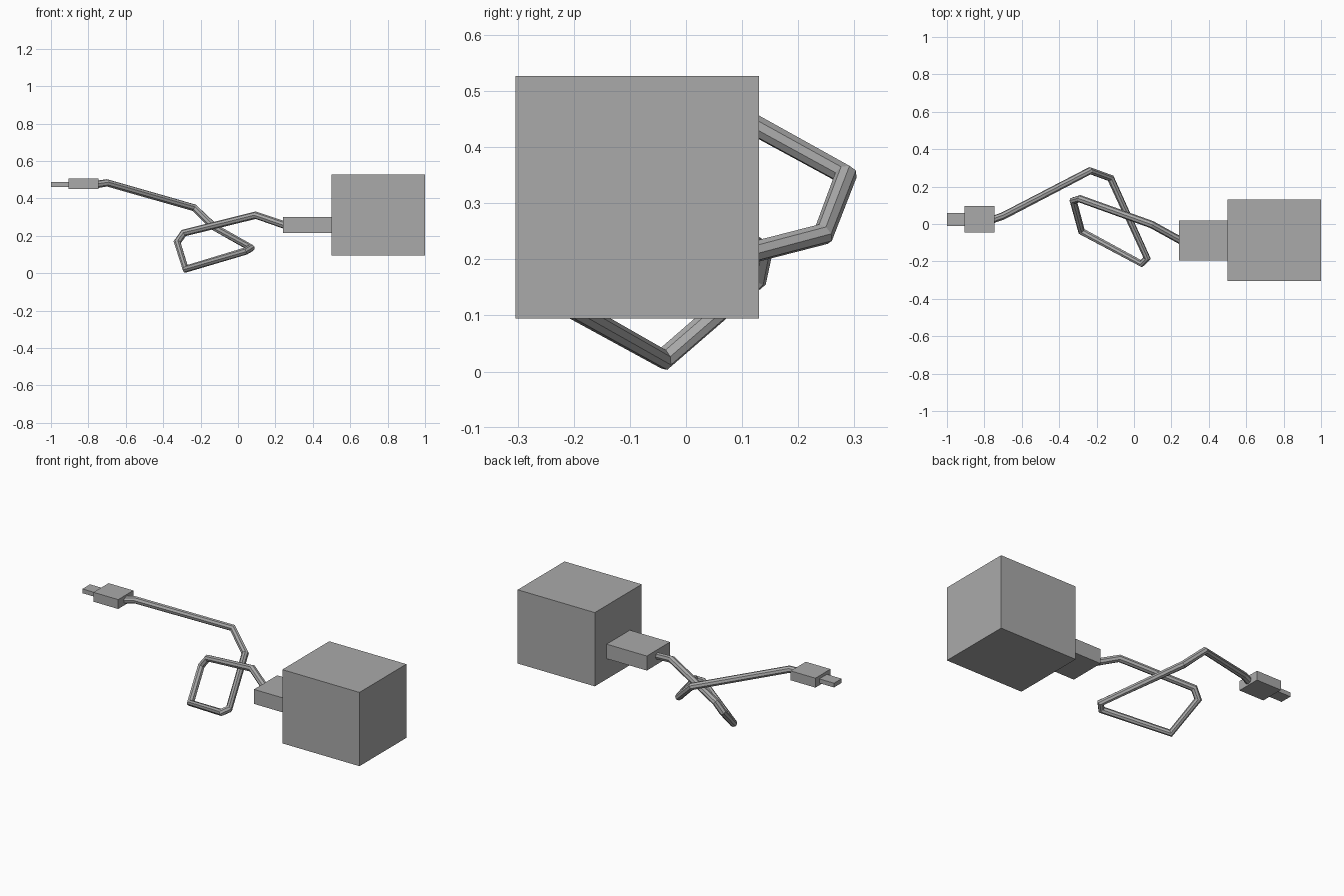
import bpy
from mathutils import Vector

cube = bpy.data.objects.get("Cube")
if cube:
    bpy.data.objects.remove(cube, do_unlink=True)

grey = bpy.data.materials.new("plain grey")
grey.use_nodes = True
colour = (0.4, 0.4, 0.4, 1)
grey.diffuse_color = colour
grey.node_tree.nodes["Principled BSDF"].inputs["Base Color"].default_value = colour


def box(name, low, high):
    low, high = Vector(low), Vector(high)
    bpy.ops.mesh.primitive_cube_add(size=1, location=(low + high) / 2)
    obj = bpy.context.object
    obj.name = name
    obj.scale = high - low
    bpy.ops.object.transform_apply(location=False, rotation=False, scale=True)
    obj.data.materials.append(grey)


# Power block, its socket plug, and the small plug with its tip
box("adapter_block", (0.50, -0.304, 0.095), (1.0, 0.13, 0.527))
box("large_plug", (0.24, -0.195, 0.215), (0.50, 0.02, 0.30))
box("small_plug", (-0.905, -0.045, 0.45), (-0.745, 0.095, 0.505))
box("small_plug_tip", (-1.0, -0.012, 0.462), (-0.905, 0.058, 0.487))

# Looped cable: a faceted tube along straight runs
path = [
    (0.27, -0.10, 0.25), (0.095, -0.003, 0.31), (-0.29, 0.135, 0.215),
    (-0.325, 0.125, 0.165), (-0.28, -0.04, 0.022), (0.04, -0.212, 0.118),
    (0.07, -0.183, 0.135), (-0.125, 0.245, 0.245), (-0.235, 0.285, 0.35),
    (-0.70, 0.043, 0.483), (-0.76, 0.022, 0.474),
]
curve = bpy.data.curves.new("cable", "CURVE")
curve.dimensions = "3D"
curve.bevel_depth = 0.02
curve.bevel_resolution = 2
spline = curve.splines.new("POLY")
spline.points.add(len(path) - 1)
for point, co in zip(spline.points, path):
    point.co = (*co, 1)
spline.use_smooth = False
curve.materials.append(grey)
cable = bpy.data.objects.new("cable", curve)
bpy.context.collection.objects.link(cable)
